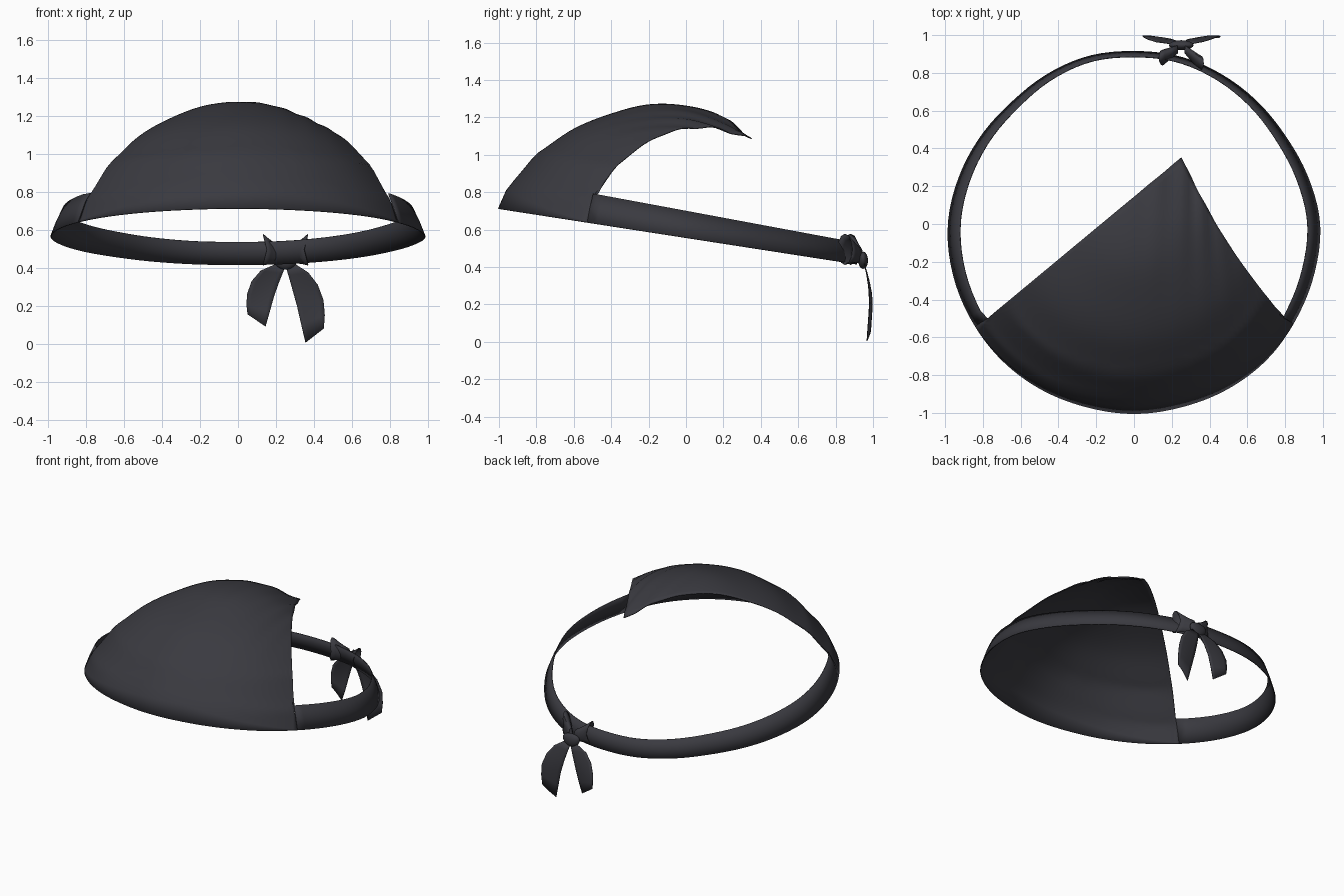
import bpy, bmesh, math
from mathutils import Vector

if "Cube" in bpy.data.objects:
    bpy.data.objects.remove(bpy.data.objects["Cube"])

cloth = bpy.data.materials.new("charcoal cloth")
cloth.diffuse_color = (0.042, 0.042, 0.051, 1)
cloth.use_nodes = True
cloth.node_tree.nodes["Principled BSDF"].inputs["Base Color"].default_value = cloth.diffuse_color

# Hem radius every 15 degrees, counter-clockwise from +x
HEM = [.98, .95, .923, .915, .913, .914, .91, .916, .912, .91, .93, .955,
       .98, .99, .995, 1, 1, .997, 1, .997, 1, 1, .99, .985]
# Crown height above the tilted hem plane against relative radius
CROWN = [(0, .70), (.2, .677), (.4, .597), (.6, .485), (.8, .32), (.9, .182), (.95, .12), (1, 0)]


def cubic(a, b, c, d, t):
    return b + .5 * t * (c - a + t * (2 * a - 5 * b + 4 * c - d + t * (3 * (b - c) + d - a)))


def hem_radius(ang):
    f = (math.degrees(ang) % 360) / 15
    i = int(f)
    return cubic(*[HEM[(i + k) % 24] for k in (-1, 0, 1, 2)], f - i)


def plane(y):
    return .555 - .155 * y


def crown(r):
    r = min(max(r, 0), 1)
    pts = [(-.2, .677)] + CROWN + [(1.05, -.13)]
    for i in range(1, len(pts) - 2):
        if r <= pts[i + 1][0]:
            t = (r - pts[i][0]) / (pts[i + 1][0] - pts[i][0])
            return cubic(*[pts[i + k][1] for k in (-1, 0, 1, 2)], t) if i < 5 \
                else pts[i][1] * (1 - t) + pts[i + 1][1] * t


def hem_point(ang):
    r = hem_radius(ang)
    return Vector((r * math.cos(ang), r * math.sin(ang)))


def sheet(name, rows, thickness=.006):
    """Smooth cloth sheet from rows of points."""
    bm = bmesh.new()
    vs = [[bm.verts.new(p) for p in row] for row in rows]
    for a, b in zip(vs, vs[1:]):
        for i in range(len(a) - 1):
            bm.faces.new((a[i], a[i + 1], b[i + 1], b[i]))
    bmesh.ops.remove_doubles(bm, verts=bm.verts, dist=1e-5)
    ob = finish(name, bm)
    mod = ob.modifiers.new("cloth thickness", 'SOLIDIFY')
    mod.thickness = thickness
    mod.offset = -1
    return ob


def finish(name, bm):
    me = bpy.data.meshes.new(name)
    bm.to_mesh(me)
    bm.free()
    me.materials.append(cloth)
    ob = bpy.data.objects.new(name, me)
    bpy.context.collection.objects.link(ob)
    for o in bpy.context.selected_objects:
        o.select_set(False)
    ob.select_set(True)
    bpy.context.view_layer.objects.active = ob
    bpy.ops.object.shade_smooth_by_angle(angle=math.radians(50))
    return ob


# Head cloth: from the front hem to the two free edges meeting at the tip
left, right, tip = Vector((-.775, -.5)), Vector((.79, -.495)), Vector((.25, .35))
A0 = math.atan2(left.y, left.x) % math.tau
A1 = math.atan2(right.y, right.x) % math.tau
COLS, ROWS = 60, 28
rows = [[] for _ in range(ROWS + 1)]
for c in range(COLS + 1):
    u = c / COLS
    hem = hem_point(A0 + (A1 - A0) * u)
    if u <= .6:
        edge = left.lerp(tip, u / .6)
    else:
        s = (u - .6) / .4
        edge = tip.lerp(right, s) - Vector((.03, .02)) * math.sin(math.pi * s)
    for k in range(ROWS + 1):
        v = k / ROWS
        p = hem.lerp(edge, v)
        z = plane(p.y) + crown(p.length / hem_radius(math.atan2(p.y, p.x)))
        # soft folds gathering towards the tip
        fold = v ** 3 * math.exp(-((u - .64) / .14) ** 2)
        z += .009 * fold * math.sin(u * 75) + .015 * fold
        rows[k].append((p.x, p.y, z))
sheet("head_cloth", rows[::-1])

# Band running from one corner round the back to the other
B0, B1 = A1 - math.tau, A0
low, mid, top = [], [], []
N = 72
for i in range(N + 1):
    a = B0 + (B1 - B0) * i / N
    p = hem_point(a)
    t = min(1, max(0, (p.y + .5) / 1.4))
    inset = .062 + .006 * math.sin(math.pi * t) - .034 * t ** 2
    h = .158 - .042 * t
    q = p * (1 - inset / p.length)
    if i in (0, N):
        q = right if i == 0 else left
    m = p.lerp(q, .45)
    low.append((p.x, p.y, plane(p.y)))
    mid.append((m.x, m.y, plane(m.y) + h * .5))
    top.append((q.x, q.y, plane(q.y) + h))
sheet("band", [top, mid, low])

# Flared cloth collars either side of the knot
KX = .25
for side, name in ((-1, "left_knot_wing"), (1, "right_knot_wing")):
    rings = []
    for t in (0, .35, .7, 1):
        x = KX + side * (.02 + .1 * t)
        half = .04 + .04 * t ** 1.5
        yc = .925 - (.045 if side < 0 else .075) * t
        ring = []
        for k in range(13):
            a = math.tau * k / 12
            ring.append((x - side * .02 * t * (1 - abs(math.sin(a))),
                         yc + (.018 + .02 * t) * math.cos(a),
                         .465 + .03 * t + half * math.sin(a)))
        rings.append(ring)
    sheet(name, rings if side < 0 else rings[::-1], .004)

# Knot
bm = bmesh.new()
bmesh.ops.create_uvsphere(bm, u_segments=20, v_segments=12, radius=1)
for v in bm.verts:
    v.co = Vector((KX + .065 * v.co.x, .947 + .026 * v.co.y,
                   .436 + .046 * v.co.z + .01 * v.co.x ** 2))
finish("knot", bm)

# Hanging tails: inner and outer outline points, top to tip
TAILS = {
    "left_tail": [(.25, .41, .20, .42), (.235, .37, .12, .385), (.215, .32, .072, .33),
                  (.19, .25, .047, .26), (.168, .17, .045, .20), (.145, .09, .05, .155)],
    "right_tail": [(.25, .41, .30, .42), (.265, .36, .37, .375), (.285, .29, .42, .31),
                   (.31, .20, .45, .23), (.333, .10, .457, .15), (.355, .005, .452, .08)],
}
for name, outline in TAILS.items():
    rows = []
    for j, (xi, zi, xo, zo) in enumerate(outline):
        row = []
        for k in range(7):
            s = k / 6
            x, z = xi + (xo - xi) * s, zi + (zo - zi) * s
            drop = min(1, max(0, (.42 - z) / .2))
            y = .955 + .028 * math.sin(drop * math.pi / 2) - .014 * max(0, (.2 - z) / .2)
            y += .016 * math.sin(math.pi * s * .6) * drop
            row.append((x, min(y, .998), z))
        rows.append(row)
    sheet(name, rows if name == "right_tail" else [r[::-1] for r in rows], .004)
